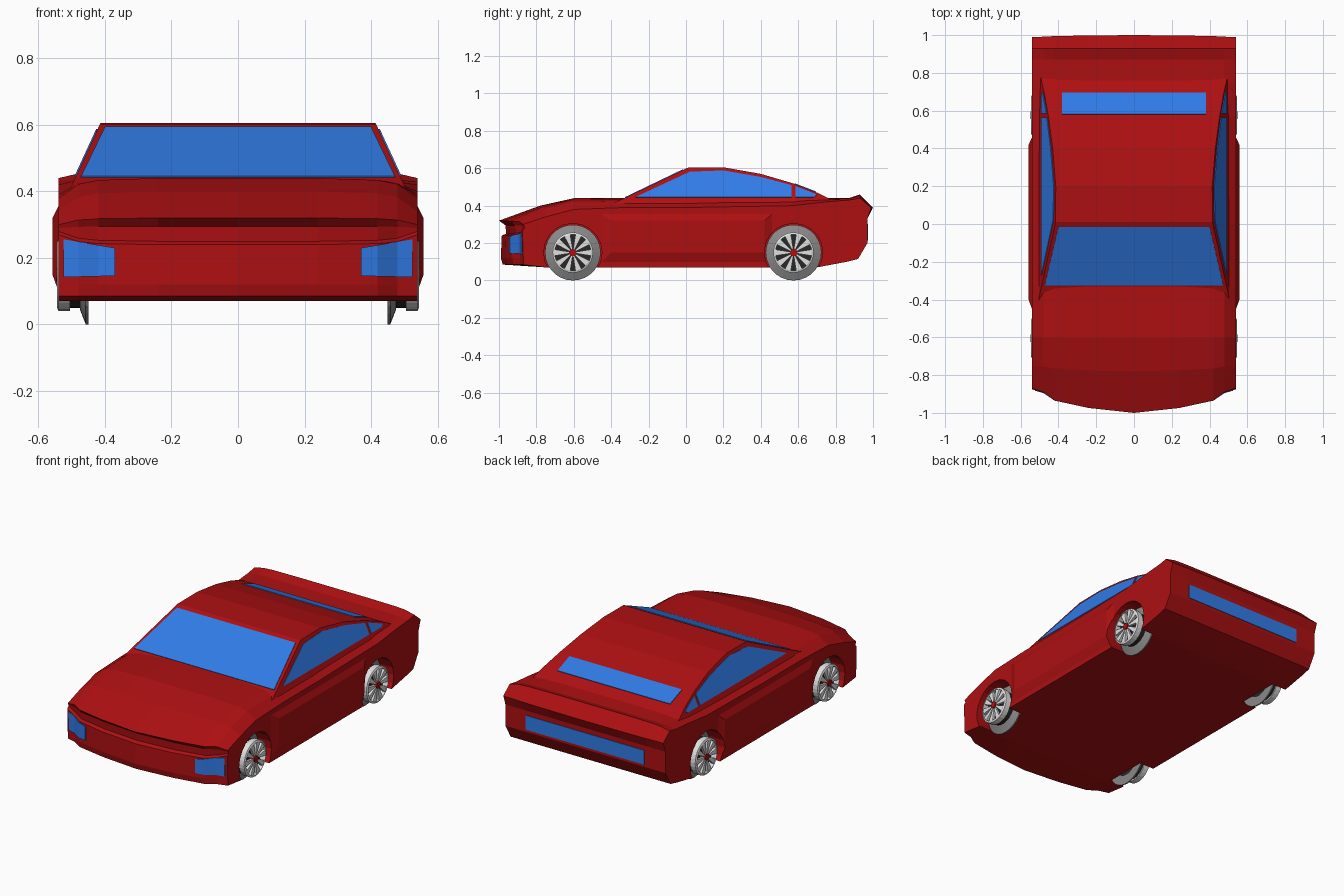
import bpy, bmesh, math
from mathutils import Vector

if "Cube" in bpy.data.objects:
    bpy.data.objects.remove(bpy.data.objects["Cube"], do_unlink=True)


def material(name, rgb):
    m = bpy.data.materials.new(name)
    m.use_nodes = True
    m.diffuse_color = (*rgb, 1)
    m.node_tree.nodes["Principled BSDF"].inputs["Base Color"].default_value = (*rgb, 1)
    return m


RED = material("red paint", (0.42, 0.005, 0.006))
BLUE = material("blue glass", (0.03, 0.2, 0.8))
TYRE = material("grey tyre", (0.25, 0.25, 0.25))
ALLOY = material("light alloy", (0.75, 0.75, 0.75))
DARK = material("dark gap", (0.02, 0.02, 0.02))


def finish(name, bm, mat):
    bmesh.ops.recalc_face_normals(bm, faces=bm.faces[:])
    me = bpy.data.meshes.new(name)
    bm.to_mesh(me)
    bm.free()
    ob = bpy.data.objects.new(name, me)
    bpy.context.collection.objects.link(ob)
    me.materials.append(mat)
    return ob


def loft(name, rings, mat):
    """Solid skinned through closed rings of equal length."""
    bm = bmesh.new()
    loops = [[bm.verts.new(p) for p in ring] for ring in rings]
    for a, b in zip(loops, loops[1:]):
        for i in range(len(a)):
            j = (i + 1) % len(a)
            bm.faces.new((a[i], a[j], b[j], b[i]))
    bm.faces.new(loops[0])
    bm.faces.new(loops[-1])
    return finish(name, bm, mat)


def plate(name, pts, normal, mat, t=0.004):
    """Thin plate straddling the surface that pts lie on."""
    n = Vector(normal).normalized() * t
    return loft(name, [[Vector(p) - n for p in pts], [Vector(p) + n for p in pts]], mat)


def revolve(name, profile, centre, side, mat, steps=28):
    """Spin (x, radius) points about the axle; the last point joins the first."""
    rings = []
    bm = bmesh.new()
    for k in range(steps):
        a = math.tau * k / steps
        rings.append([bm.verts.new((side * x, centre[0] + r * math.cos(a),
                                    centre[1] + r * math.sin(a))) for x, r in profile])
    for k in range(steps):
        a, b = rings[k], rings[(k + 1) % steps]
        for i in range(len(profile)):
            j = (i + 1) % len(profile)
            bm.faces.new((a[i], a[j], b[j], b[i]))
    bmesh.ops.remove_doubles(bm, verts=bm.verts[:], dist=1e-5)
    return finish(name, bm, mat)


# Body shell: centre outline (y, z) and its shift (dy, dz) at the flanks
outline = [
    (-.98, .085, .11, 0), (-.99, .12, .12, 0), (-.985, .24, .11, .03), (-.962, .25, .10, .03),
    (-.965, .295, .10, -.005), (-1, .32, .13, -.02), (-.78, .40, .03, -.06),
    (-.60, .44, 0, -.06), (-.33, .44, 0, -.05), (0, .44, 0, -.05), (.57, .44, 0, -.04),
    (.75, .44, 0, -.02), (.87, .44, 0, -.01), (.93, .46, 0, -.02), (1, .39, -.01, 0),
    (.97, .33, 0, 0), (.97, .2, 0, 0), (.92, .115, 0, 0), (.86, .10, 0, 0),
    (.70, .07, 0, 0), (-.75, .07, 0, 0)]
# x, share of dy, share of dz
columns = [(0, 0, 0), (.24, .2, 0), (.42, .5, .1), (.48, .85, .3), (.54, 1, 1)]
spread = [(-x, a, b) for x, a, b in columns[:0:-1]] + columns
body = loft("body", [[(x, y + dy * a, z + dz * b) for y, z, dy, dz in outline]
                     for x, a, b in spread], RED)


# Door panels swelling out of the flanks
def rect(x, y0, y1, z0, z1):
    return [(x, y0, z0), (x, y1, z0), (x, y1, z1), (x, y0, z1)]


doors = [loft(side + "_door_panel", [rect(s * .53, -.48, .48, .071, .375),
                                     rect(s * .558, -.40, .42, .15, .32)], RED)
         for side, s in (("left", 1), ("right", -1))]


# Cabin: outline extruded between leaning side planes
def lean(z):
    return .49 - (z - .44) * .46


roof = [(-.42, .40), (-.33, .44), (.01, .603), (.2, .605), (.4, .57), (.57, .52),
        (.70, .47), (.77, .435), (.80, .40)]
loft("cabin", [[(s * lean(z), y, z) for y, z in roof] for s in (-1, 1)], RED)

# Glass
plate("windscreen", [(-.472, -.325, .442), (.472, -.325, .442), (.4, -.015, .591), (-.4, -.015, .591)],
      (0, -.163, .34), BLUE)
plate("rear_window", [(-.38, .58, .516), (.38, .58, .516), (.38, .695, .472), (-.38, .695, .472)],
      (0, .05, .13), BLUE)
door_glass = [(-.27, .445), (.02, .58), (.2, .587), (.4, .552), (.565, .508), (.565, .445)]
quarter_glass = [(.585, .445), (.585, .503), (.64, .482), (.70, .458), (.685, .445)]
for side, s in (("left", 1), ("right", -1)):
    for name, shape in (("door_glass", door_glass), ("quarter_glass", quarter_glass)):
        plate(side + "_" + name, [(s * lean(z), y, z) for y, z in shape], (s, 0, .46), BLUE)


# Headlights wrapping round the nose corners
def nose_y(x):
    for (x0, a, _), (x1, b, _) in zip(columns, columns[1:]):
        if x <= x1:
            return -.987 + .115 * (a + (b - a) * (x - x0) / (x1 - x0))


for side, s in (("left", 1), ("right", -1)):
    rings = []
    for x in (.37, .42, .48, .525):
        t = (x - .37) / .155
        low, high, y = .146 - .004 * t, .23 + .026 * t, nose_y(x)
        rings.append([(s * x, y - .006, low), (s * x, y - .006, high),
                      (s * x, y + .003, high), (s * x, y + .003, low)])
    loft(side + "_headlight", rings, BLUE)

# Tail light bar
plate("tail_light_bar", [(-.40, .97, .215), (.40, .97, .215), (.40, .97, .302), (-.40, .97, .302)],
      (0, 1, 0), BLUE)

# Wheels, set into cut arches
AXLE_Z = .149
for end, wy in (("front", -.605), ("rear", .575)):
    for side, s in (("left", 1), ("right", -1)):
        tag, c = end + "_" + side + "_", (wy, AXLE_Z)
        cutter = revolve(tag + "arch_cutter", [(.44, 0), (.44, .156), (.7, .156), (.7, 0)], c, s, RED, 20)
        for target in (body, doors[0 if s > 0 else 1]):
            mod = target.modifiers.new("arch", "BOOLEAN")
            mod.operation, mod.solver, mod.object = "DIFFERENCE", "EXACT", cutter
        cutter.hide_render = True
        cutter.hide_set(True)

        revolve(tag + "tyre", [(.45, .09), (.45, .149), (.458, .149), (.475, .105), (.475, .09)], c, s, TYRE)
        revolve(tag + "rim", [(.505, .097), (.505, .108), (.54, .108), (.545, .097)], c, s, ALLOY)
        revolve(tag + "rim_back", [(.47, 0), (.47, .1), (.51, .1), (.51, 0)], c, s, DARK)
        revolve(tag + "hub", [(.51, 0), (.51, .02), (.548, .02), (.548, 0)], c, s, RED, 12)

        # Ten tapered spokes in one mesh
        bm = bmesh.new()
        for k in range(10):
            a = math.tau * k / 10
            corners = [(.015, a - .25), (.1, a - .17), (.1, a + .17), (.015, a + .25)]
            layers = [[bm.verts.new((s * x, wy + r * math.cos(t), AXLE_Z + r * math.sin(t)))
                       for r, t in corners] for x in (.525, .541)]
            for i in range(4):
                j = (i + 1) % 4
                bm.faces.new((layers[0][i], layers[0][j], layers[1][j], layers[1][i]))
            bm.faces.new(layers[0])
            bm.faces.new(layers[1])
        finish(tag + "spokes", bm, ALLOY)
